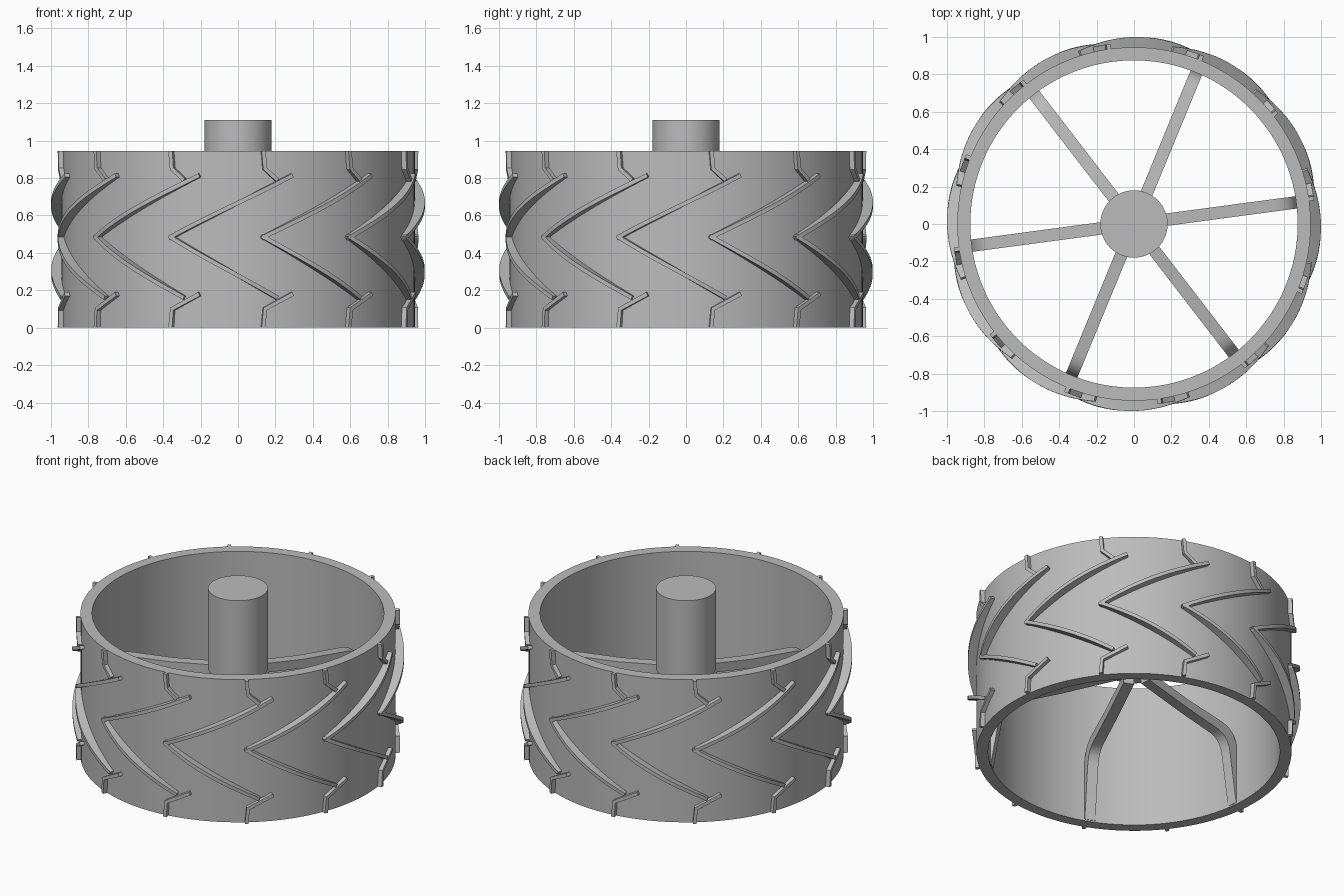
import bpy, bmesh, math
from math import sin, cos, pi, radians

cube = bpy.data.objects.get("Cube")
if cube:
    bpy.data.objects.remove(cube)

grey = bpy.data.materials.new("plain_grey")
grey.use_nodes = True
COLOUR = (0.5, 0.5, 0.5, 1)
grey.diffuse_color = COLOUR
grey.node_tree.nodes["Principled BSDF"].inputs["Base Color"].default_value = COLOUR

HEIGHT, RIM_OUT, RIM_IN = 0.945, 0.945, 0.875
START = 7.6  # angle of the first lug and first spoke


def finish(name, bm, angle=30):
    bmesh.ops.recalc_face_normals(bm, faces=bm.faces)
    mesh = bpy.data.meshes.new(name)
    bm.to_mesh(mesh)
    bm.free()
    mesh.materials.append(grey)
    obj = bpy.data.objects.new(name, mesh)
    bpy.context.collection.objects.link(obj)
    bpy.ops.object.select_all(action='DESELECT')
    obj.select_set(True)
    bpy.context.view_layer.objects.active = obj
    bpy.ops.object.shade_smooth_by_angle(angle=radians(angle))
    return obj


def loft(bm, rings, closed=False):
    """Skin matching rings of points; cap the ends unless closed."""
    rows = [[bm.verts.new(p) for p in ring] for ring in rings]
    pairs = list(zip(rows, rows[1:])) + ([(rows[-1], rows[0])] if closed else [])
    for a, b in pairs:
        for i in range(len(a)):
            j = (i + 1) % len(a)
            bm.faces.new((a[i], a[j], b[j], b[i]))
    if not closed:
        bm.faces.new(rows[0])
        bm.faces.new(rows[-1])


def on_drum(angle, r, z):
    a = radians(angle)
    return (r * sin(a), -r * cos(a), z)


# Rim: a plain tube
bm = bmesh.new()
section = [(RIM_IN, 0), (RIM_OUT, 0), (RIM_OUT, HEIGHT), (RIM_IN, HEIGHT)]
loft(bm, [[on_drum(i * 360 / 128, r, z) for r, z in section] for i in range(128)], True)
finish("rim", bm)

# Hub: a solid cylinder above the spokes
bm = bmesh.new()
loft(bm, [[on_drum(i * 360 / 64, 0.18, z) for i in range(64)] for z in (0.58, 1.11)])
finish("hub", bm)

# Spokes: level arms that bend down and taper along the inner wall
TOP = [(0.10, 0.59), (0.45, 0.54), (0.76, 0.515), (0.81, 0.50), (0.845, 0.475),
       (0.87, 0.43), (0.885, 0.36), (0.885, 0.01)]
UNDER = [(0.10, 0.53), (0.45, 0.48), (0.72, 0.45), (0.76, 0.435), (0.79, 0.41),
         (0.81, 0.37), (0.82, 0.32), (0.872, 0.01)]
for k in range(6):
    a = radians(START + 60 * k)
    bm = bmesh.new()
    rings = []
    for (rt, zt), (rb, zb) in zip(TOP, UNDER):
        corners = [(rt, -0.033, zt), (rt, 0.033, zt), (rb, 0.033, zb), (rb, -0.033, zb)]
        rings.append([(r * cos(a) - s * sin(a), r * sin(a) + s * cos(a), z)
                      for r, s, z in corners])
    loft(bm, rings)
    finish(f"spoke_{k + 1}", bm)


def lug(bm, path, bulge, width=0.022):
    """Raised bar that follows (angle, z) points on the drum."""
    flat = [(radians(a) * RIM_OUT, z) for a, z in path]
    n = len(flat) - 1
    rings = []
    for i, (u, z) in enumerate(flat):
        (u0, z0), (u1, z1) = flat[max(i - 1, 0)], flat[min(i + 1, n)]
        size = math.hypot(u1 - u0, z1 - z0)
        du, dz = -(z1 - z0) / size * width / 2, (u1 - u0) / size * width / 2
        top = 0.972 + bulge * sin(pi * i / n)
        ring = []
        for side, r in ((-1, 0.93), (-1, top), (1, top), (1, 0.93)):
            height = min(max(z + side * dz, 0), HEIGHT)
            ring.append(on_drum(math.degrees((u + side * du) / RIM_OUT), r, height))
        rings.append(ring)
    loft(bm, rings)


def line(start, end, steps=20):
    return [tuple(p + (q - p) * i / steps for p, q in zip(start, end))
            for i in range(steps + 1)]


# Tread: twelve chevrons, each with two long arms and two bent end ticks
for k in range(12):
    a = START + 30 * k
    bm = bmesh.new()
    lug(bm, line((a, 0.48), (a + 40, 0.815)), 0.028)
    lug(bm, line((a, 0.49), (a + 35, 0.16)), 0.028)
    lug(bm, [(a + 30.5, HEIGHT), (a + 31, 0.85), (a + 35, 0.79)], 0)
    lug(bm, [(a + 30.5, 0), (a + 31, 0.10), (a + 40, 0.18)], 0)
    finish(f"tread_chevron_{k + 1}", bm, 25)
